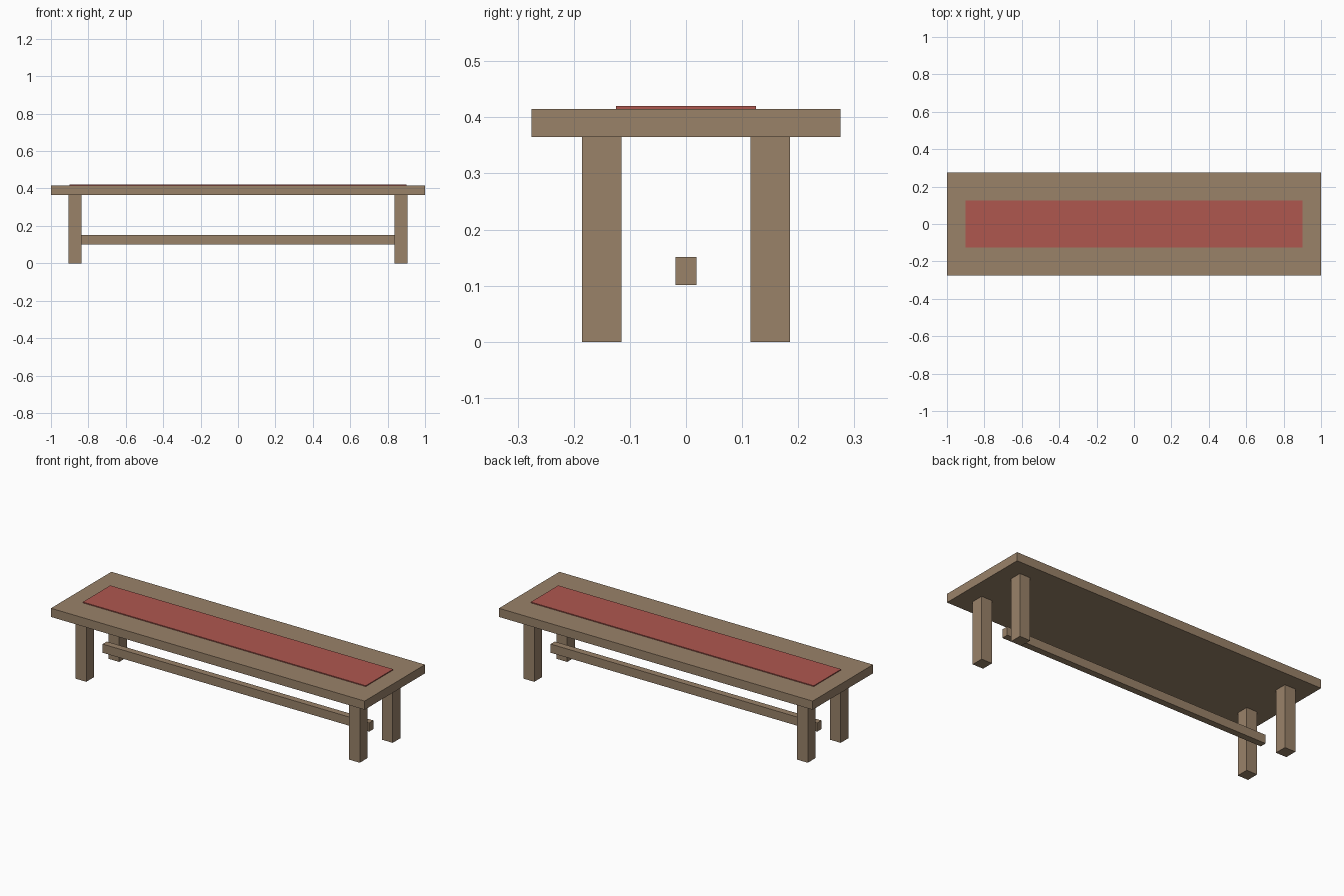
import bpy

if "Cube" in bpy.data.objects:
    bpy.data.objects.remove(bpy.data.objects["Cube"], do_unlink=True)


def make_material(name, colour):
    mat = bpy.data.materials.new(name)
    mat.use_nodes = True
    mat.diffuse_color = colour
    mat.node_tree.nodes["Principled BSDF"].inputs["Base Color"].default_value = colour
    return mat


def box(name, centre, size, mat):
    bpy.ops.mesh.primitive_cube_add(size=1, location=centre)
    obj = bpy.context.object
    obj.name = name
    obj.scale = size
    bpy.ops.object.transform_apply(location=False, rotation=False, scale=True)
    obj.data.materials.append(mat)
    return obj


wood = make_material("brown wood", (0.32, 0.223, 0.141, 1))
cloth = make_material("red cloth", (0.429, 0.095, 0.078, 1))

TOP_BASE, TOP_THICK = 0.365, 0.05

# Table top and the thin cloth runner lying on it
box("table_top", (0, 0, TOP_BASE + TOP_THICK / 2), (2, 0.55, TOP_THICK), wood)
box("cloth_runner", (0, 0, TOP_BASE + TOP_THICK + 0.0025), (1.804, 0.25, 0.005), cloth)

# Four square legs
for side, sx in (("left", 1), ("right", -1)):
    for end, sy in (("front", -1), ("back", 1)):
        box(f"{end}_{side}_leg", (sx * 0.872, sy * 0.15, TOP_BASE / 2),
            (0.068, 0.07, TOP_BASE), wood)

# Long rail low down between the legs
box("stretcher_rail", (0, 0, 0.126), (1.7, 0.038, 0.05), wood)
